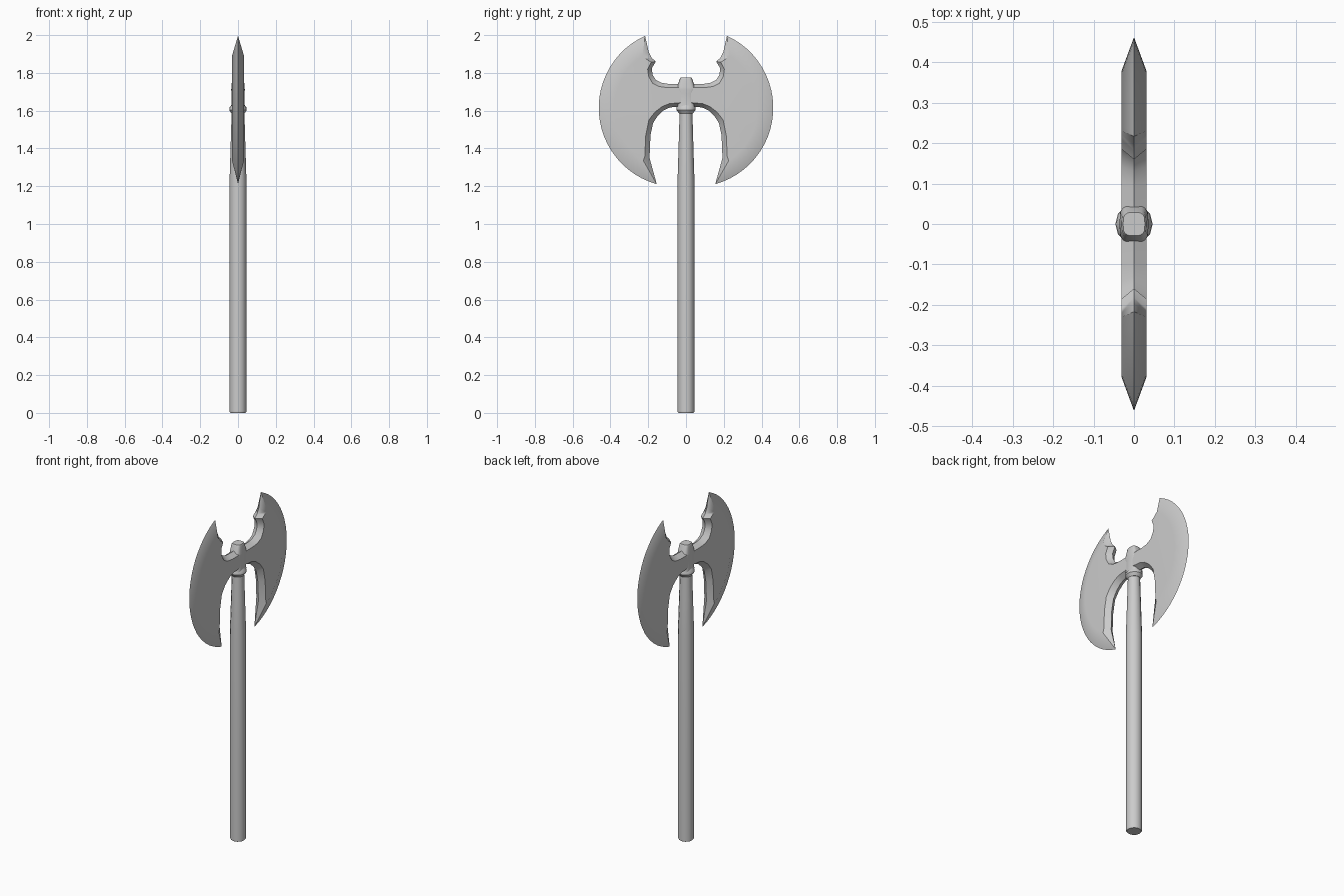
import bpy
import bmesh
from math import sin, cos, pi, radians

cube = bpy.data.objects.get("Cube")
if cube:
    bpy.data.objects.remove(cube, do_unlink=True)

steel = bpy.data.materials.new("plain_grey")
steel.use_nodes = True
GREY = (0.6, 0.6, 0.6, 1)
steel.diffuse_color = GREY
steel.node_tree.nodes["Principled BSDF"].inputs["Base Color"].default_value = GREY


def finish(bm, name, angle):
    """Turn a bmesh into a smooth shaded object with weighted normals."""
    bmesh.ops.recalc_face_normals(bm, faces=bm.faces[:])
    mesh = bpy.data.meshes.new(name)
    bm.to_mesh(mesh)
    bm.free()
    mesh.materials.append(steel)
    ob = bpy.data.objects.new(name, mesh)
    bpy.context.collection.objects.link(ob)
    bpy.ops.object.select_all(action="DESELECT")
    ob.select_set(True)
    bpy.context.view_layer.objects.active = ob
    bpy.ops.object.shade_smooth_by_angle(angle=radians(angle))
    mod = ob.modifiers.new("weighted", "WEIGHTED_NORMAL")
    mod.keep_sharp = True
    return ob


def loft(name, sections, sides, angle, power=1.0, turn=0.0):
    """Stack rings given as (z, x radius, y radius); power < 1 squares them."""
    bm = bmesh.new()

    def curve(v):
        return (1 if v >= 0 else -1) * abs(v) ** power

    rings = []
    for z, rx, ry in sections:
        turns = [2 * pi * i / sides + turn for i in range(sides)]
        rings.append([bm.verts.new((rx * curve(cos(a)), ry * curve(sin(a)), z)) for a in turns])
    for low, high in zip(rings, rings[1:]):
        for i in range(sides):
            j = (i + 1) % sides
            bm.faces.new((low[i], low[j], high[j], high[i]))
    bm.faces.new(rings[0])
    bm.faces.new(rings[-1])
    return finish(bm, name, angle)


def arc(radius, top, bottom, steps=24):
    """Cutting arc in the (y, z) plane, from top to bottom."""
    angles = [radians(top + (bottom - top) * i / steps) for i in range(steps + 1)]
    return [(0.043 + radius * cos(a), 1.615 + radius * sin(a)) for a in angles]


# Inner contour as pairs: sharp edge point, then the matching flat face point
INNER = [
    ((0.193, 1.35), (0.218, 1.36)), ((0.188, 1.47), (0.213, 1.47)),
    ((0.174, 1.535), (0.197, 1.55)), ((0.150, 1.572), (0.165, 1.592)),
    ((0.118, 1.602), (0.126, 1.622)), ((0.085, 1.617), (0.088, 1.637)),
    ((0.0, 1.625), (0.0, 1.645)), ((0.0, 1.742), (0.0, 1.722)),
    ((0.095, 1.742), (0.100, 1.722)), ((0.130, 1.748), (0.143, 1.728)),
    ((0.160, 1.763), (0.177, 1.745)), ((0.177, 1.79), (0.198, 1.782)),
    ((0.181, 1.825), (0.203, 1.82)), ((0.160, 1.86), (0.185, 1.857)),
    ((0.182, 1.88), (0.209, 1.873)), ((0.197, 1.91), (0.221, 1.885)),
]


def blade(name, side):
    edge = arc(0.419, 65.5, -74.5) + [p[0] for p in INNER]
    flat = arc(0.335, 56, -57) + [p[1] for p in INNER]
    bm = bmesh.new()
    rim = [bm.verts.new((0, side * y, z)) for y, z in edge]
    for x in (-0.031, 0.031):
        face = [bm.verts.new((x, side * y, z)) for y, z in flat]
        bm.faces.new(face)
        for i in range(len(rim)):
            j = (i + 1) % len(rim)
            bm.faces.new((rim[i], rim[j], face[j], face[i]))
    return finish(bm, name, 40)


blade("left_side_blade", 1)
blade("right_side_blade", -1)

# Long haft, tapering toward the head
loft("haft", [(0, 0.040, 0.040), (0.008, 0.045, 0.045), (1.22, 0.045, 0.045),
              (1.45, 0.038, 0.038), (1.62, 0.033, 0.033)], 12, 50)

# Pointed ring under the head
loft("collar", [(1.585, 0.034, 0.036), (1.603, 0.046, 0.050),
                (1.618, 0.044, 0.050), (1.632, 0.034, 0.042)], 12, 35)

# Squarish socket and its tapered cap
loft("socket", [(1.62, 0.036, 0.046), (1.65, 0.034, 0.041),
                (1.69, 0.034, 0.041), (1.71, 0.036, 0.050),
                (1.725, 0.035, 0.047), (1.768, 0.031, 0.033),
                (1.776, 0.027, 0.029)], 16, 40, 0.6)
